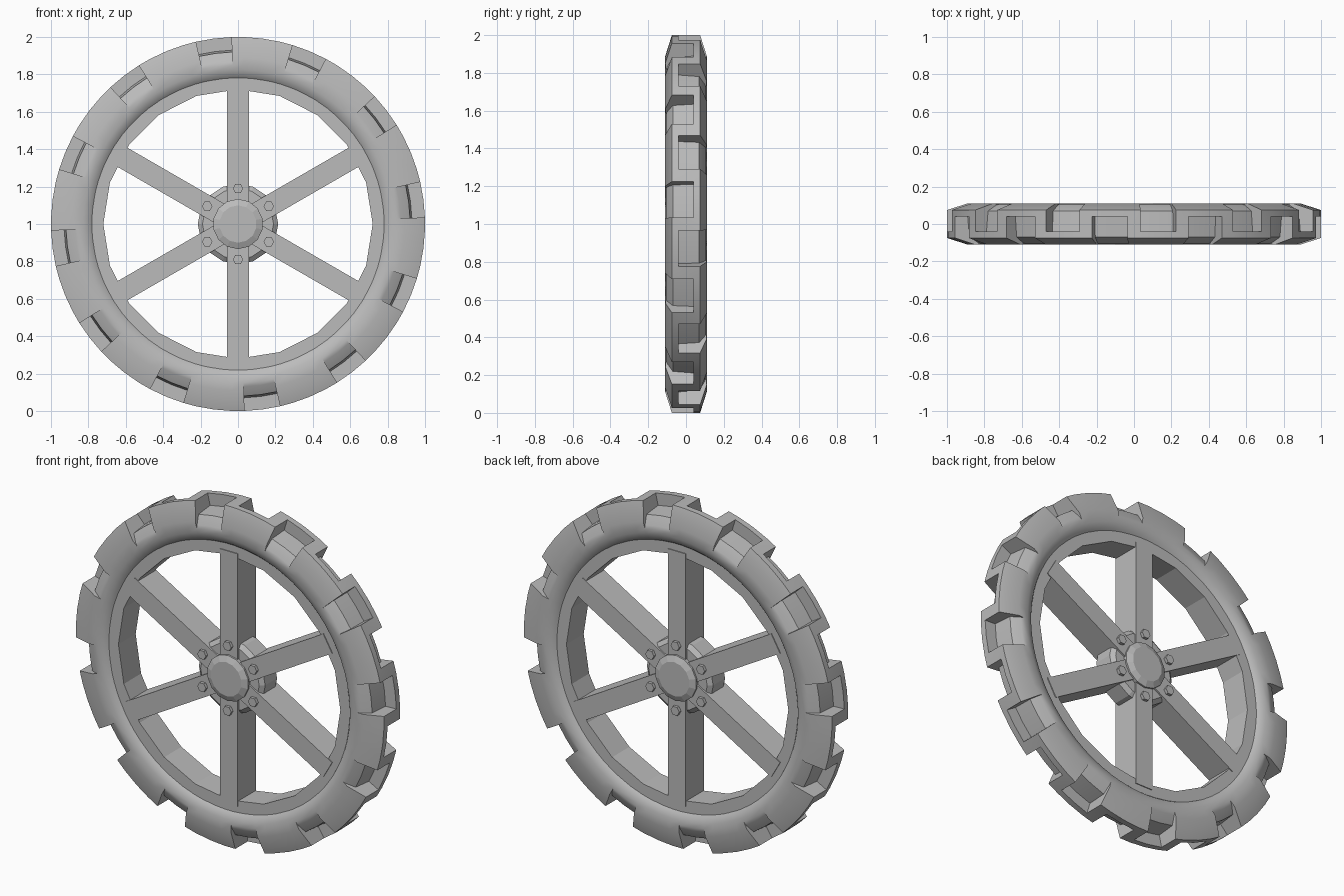
import bpy
import bmesh
from math import sin, cos, radians, pi
from mathutils import Matrix

old = bpy.data.objects.get("Cube")
if old:
    bpy.data.objects.remove(old, do_unlink=True)

grey = bpy.data.materials.new("plain grey")
grey.use_nodes = True
grey.diffuse_color = (0.5, 0.5, 0.5, 1)
bsdf = grey.node_tree.nodes["Principled BSDF"]
bsdf.inputs["Base Color"].default_value = (0.5, 0.5, 0.5, 1)
bsdf.inputs["Roughness"].default_value = 0.8

AXLE = Matrix.Translation((0, 0, 1))


def turn(degrees):
    """Rotation about the axle, clockwise seen from the front."""
    return AXLE @ Matrix.Rotation(radians(degrees), 4, 'Y')


def finish(name, bm, smooth=None):
    bmesh.ops.remove_doubles(bm, verts=bm.verts, dist=0.0002)
    bmesh.ops.dissolve_degenerate(bm, edges=bm.edges, dist=0.0001)
    bmesh.ops.recalc_face_normals(bm, faces=bm.faces)
    mesh = bpy.data.meshes.new(name)
    bm.to_mesh(mesh)
    bm.free()
    mesh.materials.append(grey)
    obj = bpy.data.objects.new(name, mesh)
    bpy.context.collection.objects.link(obj)
    if smooth:
        bpy.ops.object.select_all(action='DESELECT')
        obj.select_set(True)
        bpy.context.view_layer.objects.active = obj
        bpy.ops.object.shade_smooth_by_angle(angle=radians(smooth))
    return obj


def loft(bm, stations, closed):
    """Skin (angle, profile) stations round the axle; profiles are (y, radius)."""
    rings = []
    for angle, profile in stations:
        m = turn(angle)
        rings.append([bm.verts.new(m @ Matrix.Translation((0, y, r)).translation)
                      for y, r in profile])
    n = len(rings[0])
    for a, b in zip(rings, rings[1:] + rings[:1]):
        for i in range(n if closed else n - 1):
            j = (i + 1) % n
            bm.faces.new((a[i], a[j], b[j], b[i]))


def lathe(name, profile, sides, closed=False, smooth=None):
    bm = bmesh.new()
    loft(bm, [(360 * k / sides, profile) for k in range(sides)], closed)
    return finish(name, bm, smooth)


# Tyre: side wall plus either a full lug or a notch open to one side
WALL = [(-0.06, 0.765), (-0.09, 0.79), (-0.103, 0.825), (-0.106, 0.85)]
LUG = [(-0.11, 0.89), (-0.075, 1.0)]
NOTCH = [(-0.1, 0.87), (-0.07, 0.92)]


def flip(points):
    return [(-y, r) for y, r in reversed(points)]


def full(y):
    return WALL + LUG + [(y, 1.0), (y, 1.0)] + flip(WALL + LUG)


front_notch = WALL + NOTCH + [(0.04, 0.93), (0.04, 1.0)] + flip(WALL + LUG)
back_notch = flip(front_notch)

pattern = [(-13, front_notch), (-7.5, front_notch), (-2, front_notch),
           (-2, full(0.04)), (2, full(-0.04)),
           (2, back_notch), (7.5, back_notch), (13, back_notch),
           (13, full(-0.04)), (17, full(0.04))]
bm = bmesh.new()
loft(bm, [(a + 30 * k, p) for k in range(12) for a, p in pattern], False)
finish("tyre", bm, smooth=35)

# Rim with straight facets
lathe("rim", [(-0.08, 0.72), (-0.08, 0.79), (0.08, 0.79), (0.08, 0.72)], 20, closed=True)

# Hub barrel and the raised caps on both ends
lathe("hub_barrel", [(-0.075, 0), (-0.075, 0.19), (-0.055, 0.215),
                     (0.055, 0.215), (0.075, 0.19), (0.075, 0)], 16)
lathe("hub_caps", [(-0.11, 0), (-0.11, 0.1), (-0.095, 0.134),
                   (0.095, 0.134), (0.11, 0.1), (0.11, 0)], 14)

# Spokes
bm = bmesh.new()
for k in range(6):
    m = turn(60 * k) @ Matrix.Translation((0, 0, 0.41)) @ Matrix.Diagonal((0.115, 0.17, 0.66, 1))
    bmesh.ops.create_cube(bm, size=1, matrix=m)
finish("spokes", bm)

# Hexagonal bolts through each spoke root
bm = bmesh.new()
for k in range(6):
    m = turn(60 * k) @ Matrix.Translation((0, 0, 0.19)) @ Matrix.Rotation(pi / 2, 4, 'X')
    m = m @ Matrix.Rotation(pi / 6, 4, 'Z')
    bmesh.ops.create_cone(bm, cap_ends=True, segments=6, radius1=0.028,
                          radius2=0.028, depth=0.205, matrix=m)
finish("bolts", bm)
